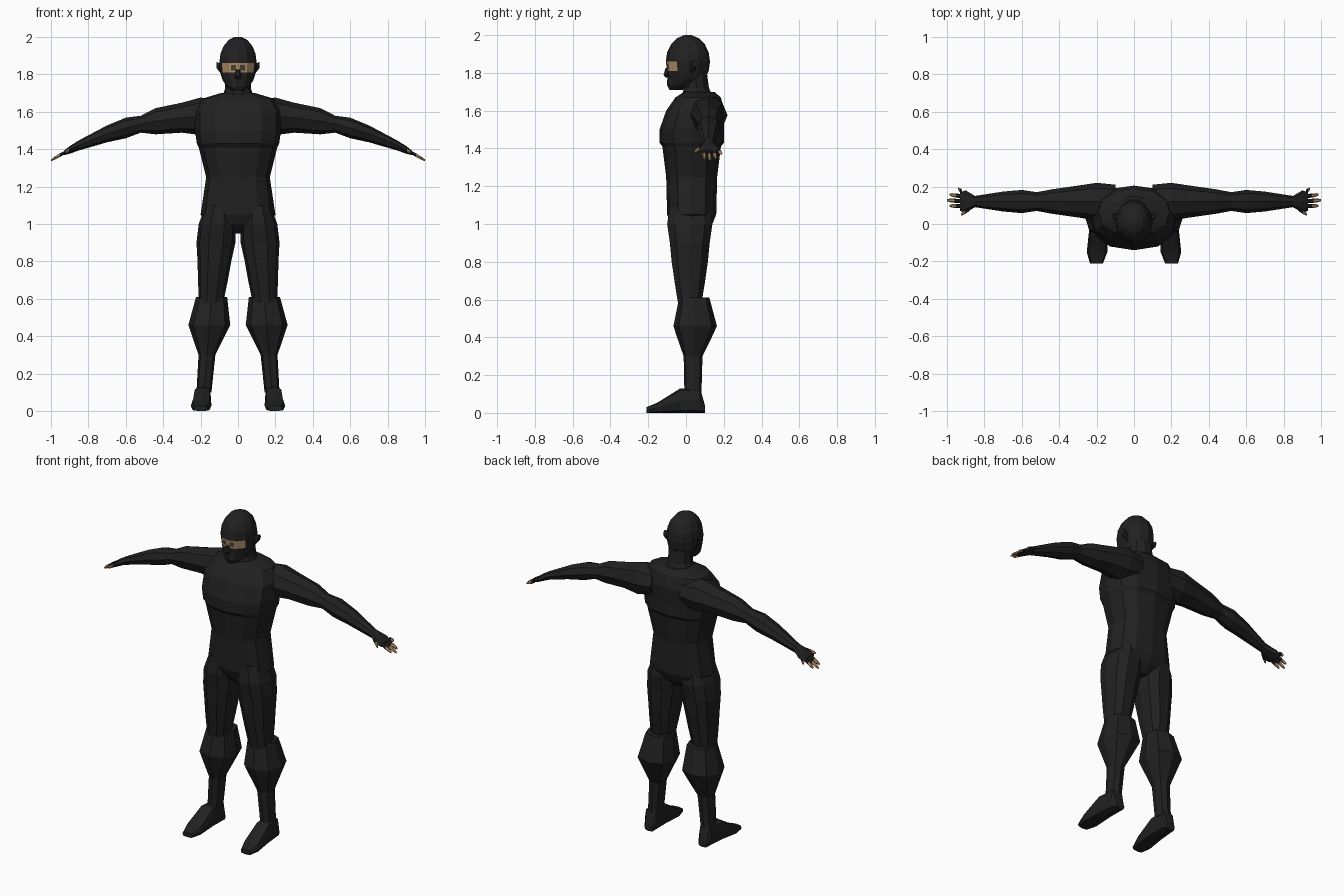
import bpy
import bmesh
import math

cube = bpy.data.objects.get("Cube")
if cube:
    bpy.data.objects.remove(cube, do_unlink=True)


def make_material(name, color):
    mat = bpy.data.materials.new(name)
    mat.use_nodes = True
    mat.diffuse_color = (*color, 1)
    bsdf = next(n for n in mat.node_tree.nodes if n.type == "BSDF_PRINCIPLED")
    bsdf.inputs["Base Color"].default_value = (*color, 1)
    return mat


MATERIALS = [
    make_material("black cloth", (.015, .015, .015)),
    make_material("tan skin", (.46, .29, .15)),
    make_material("dark eye", (.07, .055, .045)),
]
CLOTH, BARE, EYE = range(len(MATERIALS))

# How (along, across, other) map to x, y, z for each loft axis
PLACE = {
    "x": lambda along, across, other: (along, across, other),
    "y": lambda along, across, other: (across, along, other),
    "z": lambda along, across, other: (across, other, along),
}


def squared(value, power):
    """Push a sine or cosine outwards so that a ring becomes boxier."""
    return math.copysign(abs(value) ** power, value)


def loft(name, axis, rings, sides=8, power=1, mirror=1, paint=None):
    """Skin rings (along, centre, half size, other centre, other half size)."""
    bm = bmesh.new()
    loops = []
    for along, centre, half, other_centre, other_half in rings:
        loop = []
        for i in range(sides):
            angle = math.tau * i / sides
            across = centre + half * squared(math.cos(angle), power)
            other = other_centre + other_half * squared(math.sin(angle), power)
            x, y, z = PLACE[axis](along, across, other)
            loop.append(bm.verts.new((x * mirror, y, z)))
        loops.append(loop)
    for low, high in zip(loops, loops[1:]):
        for i in range(sides):
            j = (i + 1) % sides
            bm.faces.new((low[i], low[j], high[j], high[i]))
    bm.faces.new(loops[0])
    bm.faces.new(loops[-1])
    bmesh.ops.recalc_face_normals(bm, faces=bm.faces)
    if paint:
        paint(bm)
    mesh = bpy.data.meshes.new(name)
    bm.to_mesh(mesh)
    bm.free()
    for mat in MATERIALS:
        mesh.materials.append(mat)
    bpy.context.collection.objects.link(bpy.data.objects.new(name, mesh))


def paint_face(bm):
    """Eye slit across the front of the head, with an inset eye on each side."""
    slit, eyes = [], []
    for face in bm.faces:
        middle = face.calc_center_median()
        if 1.82 < middle.z < 1.85 and middle.y < -.05:
            slit.append(face)
            if abs(middle.x) < .04:
                eyes.append(face)
    for face in slit:
        face.material_index = BARE
    bmesh.ops.inset_individual(bm, faces=eyes, thickness=.016, depth=0)
    for face in eyes:
        face.material_index = EYE


def paint_tip(bm):
    """Bare finger beyond the edge of the glove."""
    reach = [abs(v.co.x) for v in bm.verts]
    edge = (min(reach) + max(reach)) / 2
    for face in bm.faces:
        if abs(face.calc_center_median().x) > edge:
            face.material_index = BARE


# Torso: height, half width, half depth; the shoulders lean back
torso = [
    (.95, .05, .06), (1, .16, .11), (1.05, .2, .13), (1.25, .17, .135),
    (1.41, .21, .155), (1.43, .22, .17), (1.5, .23, .17),
    (1.6, .23, .155), (1.67, .19, .12), (1.7, .09, .08),
]
loft("torso", "z", [(z, 0, width, .03 + max(0, z - 1.5) / 5, depth)
                    for z, width, depth in torso], sides=12, power=.85)

# Neck leaning forward as it rises
loft("neck", "z", [(1.66, 0, .09, .06, .09), (1.72, 0, .07, .055, .07),
                   (1.83, 0, .07, .05, .06)], sides=10)

# Head: a jaw that juts forward under a domed skull
jaw = [(1.71, .03, .035), (1.735, .06, .07), (1.77, .083, .1), (1.81, .095, .11)]
skull = []
for degrees in (0, 20, 40, 60, 80):
    angle = math.radians(degrees)
    skull.append((1.86 + .142 * math.sin(angle),
                  .1 * math.cos(angle), .117 * math.cos(angle)))
loft("head", "z", [(z, 0, width, .01 - .9 * max(0, 1.78 - z), depth)
                   for z, width, depth in jaw + skull], sides=12, paint=paint_face)
loft("nose", "z", [(1.775, 0, .01, -.1, .01), (1.79, 0, .02, -.1, .022),
                   (1.825, 0, .01, -.1, .01)], sides=6)


def arm_height(x):
    """The arm droops more and more towards the hand."""
    return 1.58 - .24 * x ** 2.5


def make_finger(name, root, tip, mirror):
    """Tapered finger between two (x, y) points."""
    rings = []
    for t, radius in ((0, .011), (.5, .011), (.85, .009), (1, .005)):
        x, y = (a + (b - a) * t for a, b in zip(root, tip))
        rings.append((x, y, radius, arm_height(x), radius))
    loft(name, "x", rings, sides=6, mirror=mirror, paint=paint_tip)


# Arm: distance out, half depth, half height
arm = [
    (.1, .09, .08), (.2, .1, .1), (.3, .085, .08), (.44, .065, .07),
    (.52, .05, .045), (.6, .062, .055), (.7, .053, .045),
    (.85, .03, .027), (.9, .06, .02), (.93, .05, .012),
]
# Leg parts: height, half width, half depth
thigh = [(.58, .065, .065), (.7, .08, .085), (.8, .09, .1),
         (.9, .104, .11), (1, .1, .125), (1.1, .07, .11)]
shin = [(.1, .04, .045), (.3, .045, .05), (.42, .095, .1),
        (.46, .112, .115), (.61, .083, .08)]
# Foot from heel to toe: depth, half width, height
foot = [(.1, .03, .04), (.075, .043, .13), (-.03, .048, .13),
        (-.15, .055, .055), (-.21, .035, .03)]

for label, mirror in (("left", 1), ("right", -1)):
    loft(label + "_ear", "x", [(.08, .03, .02, 1.82, .035),
                               (.115, .045, .015, 1.85, .02)], sides=6, mirror=mirror)
    loft(label + "_arm", "x", [(x, .12, depth, arm_height(x), height)
                               for x, depth, height in arm], mirror=mirror)

    # Fingers fan out, the middle one reaching furthest
    for step, finger in enumerate(("index", "middle", "ring", "little"), -1):
        make_finger(f"{label}_{finger}_finger", (.92, .122 + .026 * step),
                    (1 - .015 * step ** 2, .127 + .03 * step), mirror)
    make_finger(label + "_thumb", (.88, .08), (.925, .05), mirror)

    # Legs spread towards the ground; a baggy cuff flares over each shin
    loft(label + "_thigh", "z", [(z, .19 - .08 * z, width, .02, depth)
                                 for z, width, depth in thigh],
         sides=10, power=.85, mirror=mirror)
    loft(label + "_shin", "z", [(z, .19 - .08 * z, width, .03 + width / 6, depth)
                                for z, width, depth in shin], power=.8, mirror=mirror)
    loft(label + "_foot", "y", [(y, .19 - y / 20, width, height / 2, height / 2)
                                for y, width, height in foot], power=.6, mirror=mirror)
